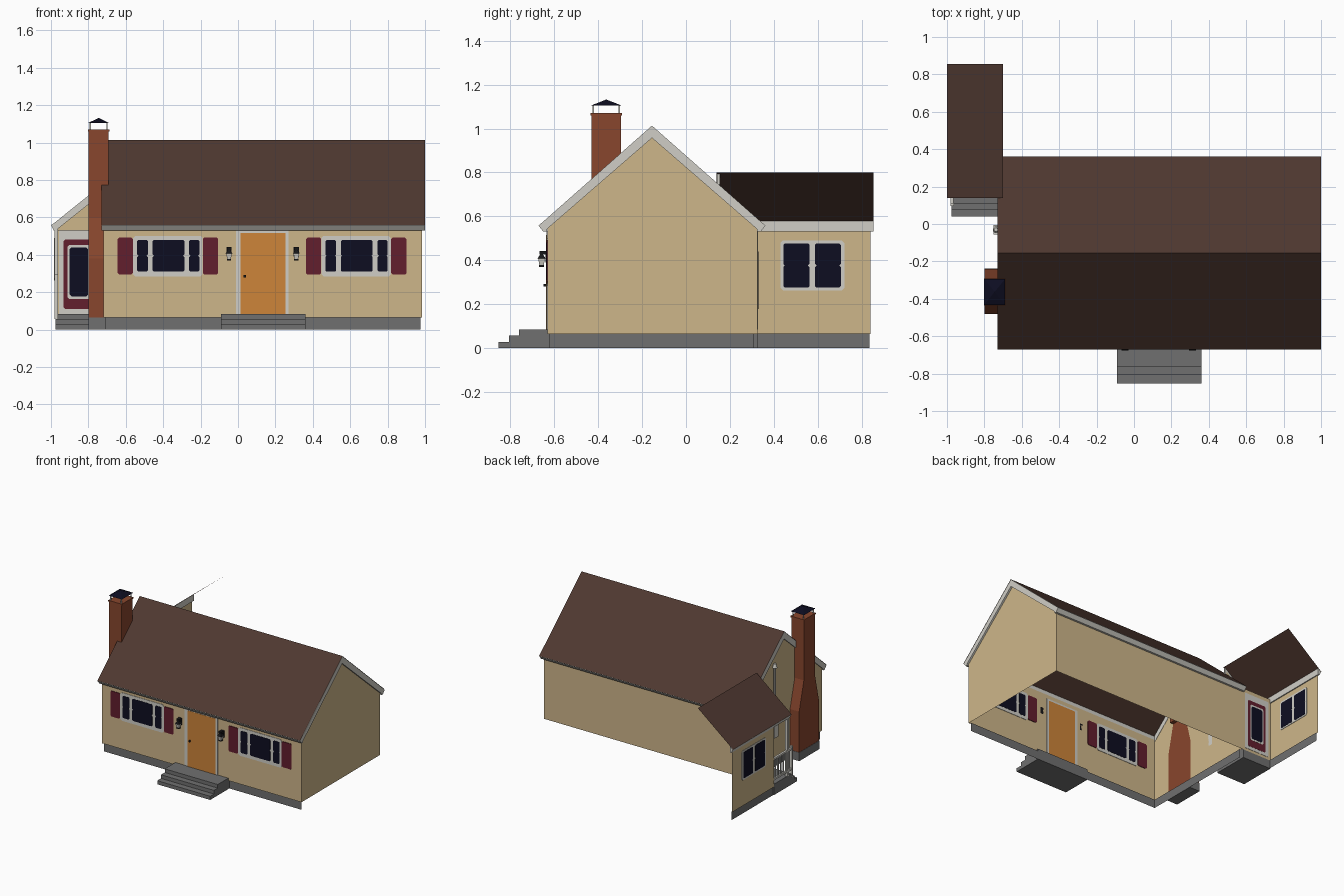
import bpy, bmesh, math
from mathutils import Vector

if "Cube" in bpy.data.objects:
    bpy.data.objects.remove(bpy.data.objects["Cube"])


def material(name, r, g, b):
    lin = lambda c: c / 255 / 12.92 if c < 11 else ((c / 255 + 0.055) / 1.055) ** 2.4
    m = bpy.data.materials.new(name)
    m.diffuse_color = (lin(r), lin(g), lin(b), 1)
    m.use_nodes = True
    m.node_tree.nodes["Principled BSDF"].inputs["Base Color"].default_value = m.diffuse_color
    return m


TAN = material("tan siding", 206, 182, 138)
TRIM = material("off white trim", 208, 206, 198)
ROOF = material("brown shingles", 79, 56, 48)
STONE = material("grey concrete", 112, 112, 112)
RED = material("dark red paint", 98, 30, 45)
GLASS = material("dark glass", 13, 13, 33)
DOOR = material("orange wood", 205, 133, 58)
BRICK = material("red brick", 136, 70, 45)
BLACK = material("black metal", 22, 22, 24)


def finish(name, bm, mat):
    me = bpy.data.meshes.new(name)
    bmesh.ops.recalc_face_normals(bm, faces=bm.faces)
    bm.to_mesh(me)
    bm.free()
    me.materials.append(mat)
    ob = bpy.data.objects.new(name, me)
    bpy.context.collection.objects.link(ob)
    return ob


def prism(name, pts, axis, t0, t1, mat):
    """Extrude an outline along x (points are y,z) or y (points are x,z); equal ends give a sheet."""
    place = (lambda p, t: (t, p[0], p[1])) if axis == "x" else (lambda p, t: (p[0], t, p[1]))
    bm = bmesh.new()
    face = bm.faces.new([bm.verts.new(place(p, t0)) for p in pts])
    if t0 != t1:
        ext = bmesh.ops.extrude_face_region(bm, geom=[face])
        shift = Vector(place((0, 0), t1 - t0))
        bmesh.ops.translate(bm, vec=shift, verts=[v for v in ext["geom"] if isinstance(v, bmesh.types.BMVert)])
    return finish(name, bm, mat)


def rect(a0, a1, z0, z1, c=0):
    if not c:
        return [(a0, z0), (a1, z0), (a1, z1), (a0, z1)]
    return [(a0 + c, z0), (a1 - c, z0), (a1, z0 + c), (a1, z1 - c),
            (a1 - c, z1), (a0 + c, z1), (a0, z1 - c), (a0, z0 + c)]


def box(name, x0, x1, y0, y1, z0, z1, mat):
    return prism(name, rect(x0, x1, z0, z1), "y", y0, y1, mat)


def plate(name, axis, at, r, thick, mat, c=0):
    return prism(name, rect(*r, c), axis, at - thick / 2, at + thick / 2, mat)


def cone(name, x, y, z0, z1, r0, r1, n, mat, turn=0, stretch=1):
    bm = bmesh.new()
    bmesh.ops.create_cone(bm, cap_ends=True, segments=n, radius1=r0, radius2=r1, depth=z1 - z0)
    for v in bm.verts:
        a, s, c = v.co.copy(), math.sin(turn), math.cos(turn)
        v.co = (x + a.x * c - a.y * s, y + (a.x * s + a.y * c) * stretch, a.z + (z0 + z1) / 2)
    return finish(name, bm, mat)


def sheet(name, a, b, c, d, mat):
    bm = bmesh.new()
    bm.faces.new([bm.verts.new(p) for p in (a, b, c, d)])
    return finish(name, bm, mat)


YF, YB, XL, XR, RY = -0.632, 0.325, -0.72, 0.985, -0.155   # main walls and ridge
WX, WYB = -0.98, 0.84                                     # wing outer wall and back end

# Main walls, open underneath
prism("front_wall", rect(XL, XR, 0.065, 0.56), "y", YF, YF, TAN)
prism("back_wall", rect(XL, XR, 0.065, 0.56), "y", YB, YB, TAN)
gable = [(YF, 0.065), (YB, 0.065), (YB, 0.56), (RY, 0.98), (YF, 0.56)]
for side, x in (("left", XL), ("right", XR)):
    prism(side + "_gable_wall", gable, "x", x, x, TAN)

# Foundation on the front, left and wing sides
prism("front_foundation", rect(-0.71, 0.975, 0, 0.066), "y", -0.62, -0.62, STONE)
prism("left_foundation", rect(-0.62, 0.31, 0, 0.066), "x", -0.71, -0.71, STONE)
prism("wing_foundation", rect(0.31, 0.835, 0, 0.066), "x", -0.972, -0.972, STONE)

# Main roof slopes, soffits and rake boards
for side, s in (("front", -1), ("back", 1)):
    e = RY + s * 0.517
    sheet(side + "_roof", (-0.73, e, 0.56), (1, e, 0.56), (1, RY, 1.015), (-0.73, RY, 1.015), ROOF)
    prism(side + "_eave", [(e, 0.558), (e - s * 0.022, 0.53), (e - s * 0.038, 0.53), (e - s * 0.038, 0.59)],
          "x", -0.729, 0.999, TRIM)
rake = [(-0.671, 0.558), (RY, 1.013), (0.361, 0.558), (0.337, 0.53), (RY, 0.957), (-0.647, 0.53)]
prism("right_rake_board", rake, "x", XR - 0.002, 0.999, TRIM)
prism("left_rake_board", rake, "x", -0.729, XL + 0.002, TRIM)

# Side wing: outer wall, door wall, porch gable, lean-to roof
prism("wing_side_wall", rect(YB, WYB, 0.065, 0.555), "x", WX, WX, TAN)
prism("wing_door_wall", rect(WX, XL, 0.065, 0.56), "y", YB, YB, TAN)
prism("porch_gable", [(WX, 0.53), (XL, 0.53), (XL, 0.765), (WX, 0.56)], "y", 0.155, 0.155, TAN)
sheet("wing_roof", (-1, 0.14, 0.56), (-1, 0.855, 0.56), (-0.70, 0.855, 0.80), (-0.70, 0.14, 0.80), ROOF)
prism("wing_rake_board", [(-0.998, 0.558), (-0.705, 0.793), (-0.705, 0.745), (-0.975, 0.53), (-0.985, 0.53)],
      "y", 0.141, 0.155, TRIM)
prism("wing_eave", [(-0.999, 0.559), (-0.985, 0.53), (-0.972, 0.53), (-0.972, 0.578)], "y", 0.141, 0.854, TRIM)


# Windows: frame plate with rounded panes, each of two sashes
def window(name, axis, at, frame, panes, z0, z1):
    plate(name + "_frame", axis, at, frame, 0.006, TRIM, 0.012)
    zm = (z0 + z1) / 2
    for a0, a1 in panes:
        for lo, hi in ((z0, zm), (zm, z1)):
            plate(name + "_pane", axis, at, (a0, a1, lo, hi), 0.0095, GLASS, 0.007)


for side, cx in (("left", -0.375), ("right", 0.632)):
    window(side + "_front_window", "y", YF, (cx - 0.186, cx + 0.186, 0.285, 0.502),
           [(cx - 0.165, cx - 0.107), (cx - 0.082, cx + 0.088), (cx + 0.114, cx + 0.168)], 0.31, 0.48)
    for s in (-1, 1):
        a, b = sorted((cx + s * 0.187, cx + s * 0.269))
        plate(side + "_shutter", "y", YF, (a, b, 0.295, 0.492), 0.009, RED, 0.008)
window("wing_window", "x", WX, (0.43, 0.722, 0.263, 0.49), [(0.443, 0.562), (0.588, 0.705)], 0.275, 0.477)

# Front door with knob
plate("front_door_frame", "y", YF, (-0.01, 0.27, 0.068, 0.53), 0.006, TRIM)
plate("front_door", "y", YF, (0.013, 0.253, 0.083, 0.516), 0.0095, DOOR)
box("front_door_knob", 0.03, 0.042, YF - 0.016, YF - 0.004, 0.28, 0.292, BLACK)

# Wing door: layered plates
plate("wing_door_frame", "y", YB, (-0.957, -0.745, 0.085, 0.53), 0.004, TRIM)
plate("wing_door", "y", YB, (-0.932, -0.77, 0.11, 0.482), 0.006, RED, 0.008)
plate("wing_door_light_frame", "y", YB, (-0.911, -0.791, 0.165, 0.452), 0.008, TRIM, 0.008)
plate("wing_door_glass", "y", YB, (-0.90, -0.802, 0.178, 0.44), 0.0098, GLASS, 0.01)


# Steps as one stair profile
def stairs(name, back, front, step, x0, x1):
    a, b = front + step, front + 2 * step
    prism(name, [(back, 0), (front, 0), (front, 0.028), (a, 0.028), (a, 0.056), (b, 0.056), (b, 0.084),
                 (back, 0.084)], "x", x0, x1, STONE)


stairs("front_steps", -0.62, -0.853, 0.046, -0.092, 0.36)
stairs("porch_steps", YB, 0.04, 0.034, -0.977, -0.73)

# Porch post and railing
box("porch_post", -0.982, -0.962, 0.145, 0.165, 0.084, 0.55, TRIM)
for z in (0.115, 0.27):
    box("porch_rail", -0.98, -0.964, 0.10, 0.325, z, z + 0.014, TRIM)
box("railing_end_post", -0.982, -0.962, 0.095, 0.112, 0.056, 0.295, TRIM)
for i in range(6):
    y = 0.135 + i * 0.032
    box("railing_baluster", -0.976, -0.968, y, y + 0.008, 0.12, 0.275, TRIM)

# Chimney: footing, shouldered base, stack, flange and cap
box("chimney_footing", -0.80, -0.71, -0.482, -0.238, 0, 0.066, STONE)
prism("chimney_base", [(-0.48, 0.065), (-0.24, 0.065), (-0.24, 0.38), (-0.297, 0.60), (-0.43, 0.60), (-0.48, 0.38)],
      "x", -0.798, XL, BRICK)
box("chimney_stack", -0.798, -0.692, -0.43, -0.297, 0.60, 1.065, BRICK)
box("chimney_flange", -0.803, -0.687, -0.435, -0.292, 1.06, 1.07, BRICK)
for x in (-0.79, -0.70):
    for y in (-0.423, -0.304):
        box("cap_leg", x - 0.003, x + 0.003, y - 0.003, y + 0.003, 1.07, 1.108, TRIM)
cone("chimney_cap", -0.745, -0.363, 1.105, 1.132, 0.08, 0, 4, GLASS, math.pi / 4, 1.22)

# Wall lanterns beside the front door
for x in (-0.048, 0.312):
    box("lantern_bracket", x - 0.012, x + 0.012, YF - 0.035, YF, 0.425, 0.442, BLACK)
    box("lantern_arm_plate", x - 0.014, x + 0.014, YF - 0.008, YF, 0.39, 0.442, BLACK)
    cone("lantern_roof", x, YF - 0.026, 0.408, 0.43, 0.026, 0.006, 4, BLACK, math.pi / 4)
    cone("lantern_glass", x, YF - 0.026, 0.378, 0.408, 0.014, 0.022, 4, TRIM, math.pi / 4)
    cone("lantern_base", x, YF - 0.026, 0.37, 0.378, 0.016, 0.016, 4, BLACK, math.pi / 4)

# Service mast and meter on the left gable
cone("service_mast", -0.736, -0.03, 0.30, 0.79, 0.008, 0.008, 10, TRIM)
cone("mast_cap", -0.738, -0.03, 0.785, 0.815, 0.018, 0.01, 10, TRIM)
box("meter_box", -0.752, XL, -0.055, -0.005, 0.25, 0.34, TRIM)
